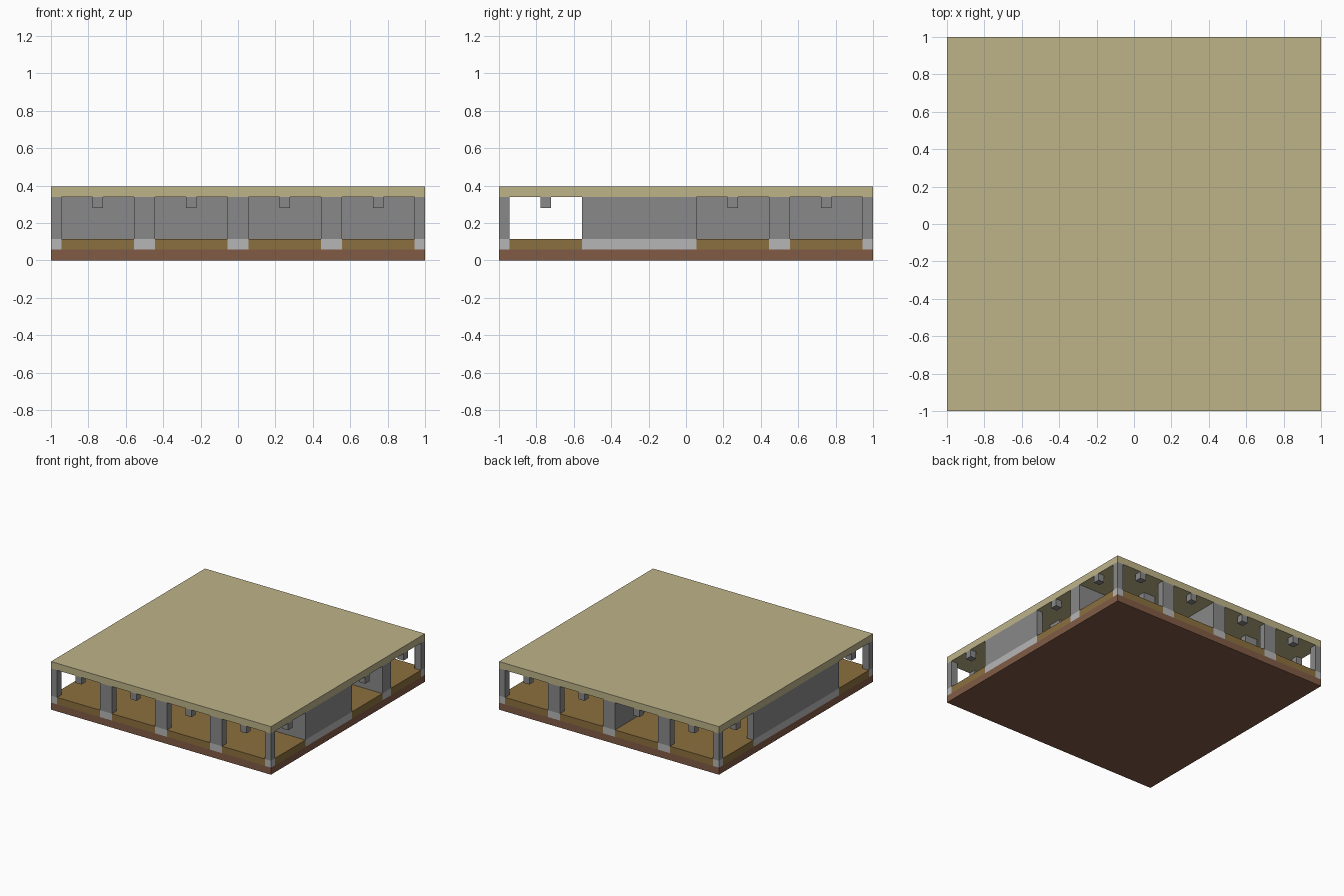
import bpy
import bmesh

if "Cube" in bpy.data.objects:
    bpy.data.objects.remove(bpy.data.objects["Cube"], do_unlink=True)


def make_material(name, rgb):
    mat = bpy.data.materials.new(name)
    mat.use_nodes = True
    color = (*rgb, 1.0)
    mat.diffuse_color = color
    bsdf = mat.node_tree.nodes["Principled BSDF"]
    bsdf.inputs["Base Color"].default_value = color
    bsdf.inputs["Roughness"].default_value = 0.9
    return mat


TAN = make_material("roof tan", (0.51, 0.45, 0.25))
WOOD = make_material("floor ochre", (0.26, 0.16, 0.05))
BROWN = make_material("foundation brown", (0.22, 0.105, 0.06))
GREY = make_material("wall grey", (0.25, 0.25, 0.25))
PALE = make_material("plinth pale grey", (0.47, 0.47, 0.47))

CELL, T = 0.5, 0.055            # grid pitch, half thickness of walls and posts
Z_BASE, Z_FLOOR, Z_ROOF, Z_TOP = 0.058, 0.115, 0.338, 0.395
LINES = [-1 + CELL * i for i in range(5)]
MIDS = [-0.75 + CELL * i for i in range(4)]


def span(center, half):
    """Range around a centre, trimmed to the building footprint."""
    return max(-1, center - half), min(1, center + half)


def add_box(name, mat, xs, ys, zs):
    bm = bmesh.new()
    bmesh.ops.create_cube(bm, size=1)
    for v in bm.verts:
        v.co = [r[0] if c < 0 else r[1] for c, r in zip(v.co, (xs, ys, zs))]
    mesh = bpy.data.meshes.new(name)
    bm.to_mesh(mesh)
    bm.free()
    mesh.materials.append(mat)
    obj = bpy.data.objects.new(name, mesh)
    bpy.context.collection.objects.link(obj)
    return obj


def upright(name, xs, ys):
    """Grey upper part standing on a pale plinth."""
    add_box(name, GREY, xs, ys, (Z_FLOOR, Z_ROOF))
    add_box(name + "_plinth", PALE, xs, ys, (Z_BASE, Z_FLOOR))


# Foundation and roof slabs
full = (-1, 1)
add_box("foundation", BROWN, full, full, (0, Z_BASE))
add_box("roof", TAN, full, full, (Z_ROOF, Z_TOP))

# Posts on every grid crossing
for x in LINES:
    for y in LINES:
        upright("post", span(x, T), span(y, T))

# Walls: those running along x, then those running along y (mid point of each)
walls_x = {(0.75, 0.5), (0.75, -0.5), (-0.75, 0), (-0.25, 0), (0.25, 0)}
walls_y = {(1, -0.25), (-1, -0.25), (-1, 0.25), (0, 0.75)}
half = CELL / 2 - T

# Every cell edge is either a wall or an opening with sill and ceiling bracket
for line in LINES:
    for mid in MIDS:
        for x, y, along_x in ((mid, line, True), (line, mid, False)):
            xs = span(x, half if along_x else T)
            ys = span(y, T if along_x else half)
            if (x, y) in (walls_x if along_x else walls_y):
                upright("wall", xs, ys)
            else:
                add_box("sill", WOOD, xs, ys, (Z_BASE, Z_FLOOR))
                bx = span(x, T / 2 if along_x else T)
                by = span(y, T if along_x else T / 2)
                add_box("bracket", GREY, bx, by, (0.28, Z_ROOF))

# Floor panels inside the cells
for x in MIDS:
    for y in MIDS:
        add_box("floor", WOOD, span(x, half), span(y, half), (Z_BASE, Z_FLOOR))
